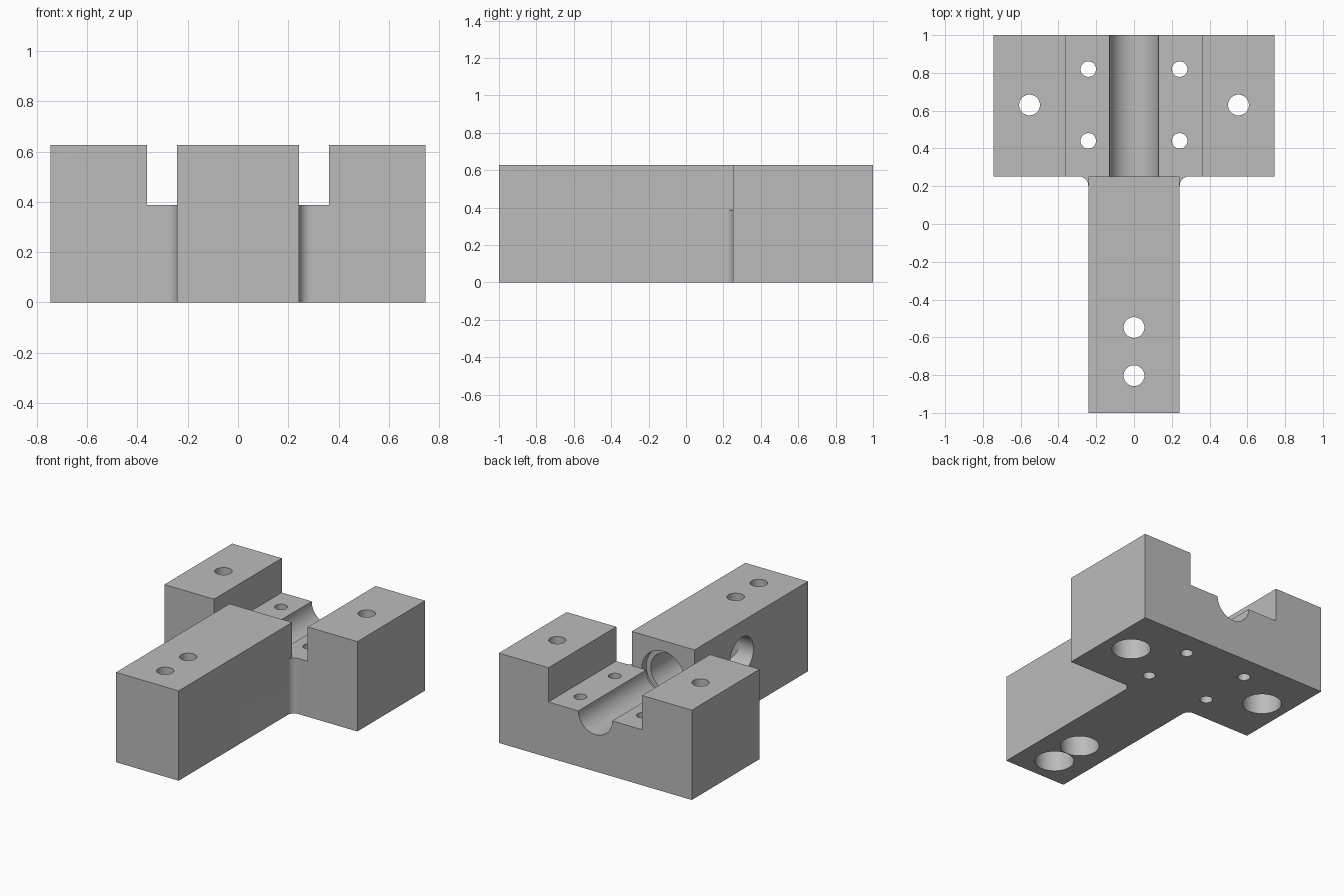
import bpy, bmesh, math
from mathutils import Matrix

cube = bpy.data.objects.get("Cube")
if cube:
    bpy.data.objects.remove(cube, do_unlink=True)

grey = bpy.data.materials.new("plain grey")
grey.use_nodes = True
colour = (0.5, 0.5, 0.5, 1)
grey.diffuse_color = colour
grey.node_tree.nodes["Principled BSDF"].inputs["Base Color"].default_value = colour

HEIGHT, FLOOR = 0.627, 0.388        # block top, channel floor
HEAD_X, STEM_X, SLOT_X = 0.745, 0.242, 0.362
HEAD_Y, FILLET = 0.252, 0.05
BORE = 0.131


def new_object(name, bm):
    bmesh.ops.recalc_face_normals(bm, faces=bm.faces[:])
    mesh = bpy.data.meshes.new(name)
    bm.to_mesh(mesh)
    bm.free()
    mesh.materials.append(grey)
    obj = bpy.data.objects.new(name, mesh)
    bpy.context.collection.objects.link(obj)
    return obj


def prism(name, outline, z0, z1):
    bm = bmesh.new()
    face = bm.faces.new([bm.verts.new((x, y, z0)) for x, y in outline])
    side = bmesh.ops.extrude_face_region(bm, geom=[face])["geom"]
    verts = [v for v in side if isinstance(v, bmesh.types.BMVert)]
    bmesh.ops.translate(bm, verts=verts, vec=(0, 0, z1 - z0))
    return new_object(name, bm)


def box(name, x0, x1, y0, y1, z0, z1):
    return prism(name, [(x0, y0), (x1, y0), (x1, y1), (x0, y1)], z0, z1)


def cylinder(name, radius, start, length, axis="Z", sides=48):
    """Cylinder running from start in the positive axis direction."""
    bm = bmesh.new()
    turn = {"X": Matrix.Rotation(math.pi / 2, 4, "Y"),
            "Y": Matrix.Rotation(-math.pi / 2, 4, "X"),
            "Z": Matrix()}[axis]
    matrix = Matrix.Translation(start) @ turn @ Matrix.Translation((0, 0, length / 2))
    bmesh.ops.create_cone(bm, cap_ends=True, segments=sides, radius1=radius,
                          radius2=radius, depth=length, matrix=matrix)
    return new_object(name, bm)


def cut(target, cutter):
    cutter.hide_render = True
    mod = target.modifiers.new("cut", "BOOLEAN")
    mod.operation, mod.solver, mod.object = "DIFFERENCE", "EXACT", cutter
    bpy.context.view_layer.objects.active = target
    bpy.ops.object.modifier_apply(modifier=mod.name)
    bpy.data.objects.remove(cutter, do_unlink=True)


# T-shaped block with rounded inner corners
half = [(STEM_X, -1)]
for i in range(11):
    a = math.pi - i / 10 * math.pi / 2
    half.append((STEM_X + FILLET + FILLET * math.cos(a),
                 HEAD_Y - FILLET + FILLET * math.sin(a)))
half += [(HEAD_X, HEAD_Y), (HEAD_X, 1)]
block = prism("t_block", half + [(-x, y) for x, y in reversed(half)], 0, HEIGHT)

# Channel through the head, wrapping round the end of the stem
w, s, front = SLOT_X, STEM_X, HEAD_Y - 0.1
cut(block, prism("channel", [(w, front), (w, 1.1), (-w, 1.1), (-w, front),
                             (-s, front), (-s, HEAD_Y), (s, HEAD_Y), (s, front)],
                 FLOOR, 0.8))

# Round groove continuing into the stem as a blind bore, with a shallow seat
cut(block, cylinder("long_bore", BORE, (0, -0.4, FLOOR), 1.5, "Y", 64))
cut(block, cylinder("bore_seat", 0.165, (0, HEAD_Y - 0.05, FLOOR), 0.05, "Y", 64))

# Side opening that meets the bore
cut(block, cylinder("side_opening", 0.128, (-0.4, -0.27, FLOOR), 0.4, "X"))

# Screw holes, counterbored from below
for x, y in [(0.553, 0.63), (-0.553, 0.63), (0, -0.548), (0, -0.803)]:
    cut(block, cylinder("screw_hole", 0.055, (x, y, -0.1), 1))
    cut(block, cylinder("screw_head_hole", 0.126, (x, y, -0.1), 0.45))

# Small pin holes in the channel floor
for x in (-0.242, 0.242):
    for y in (0.44, 0.82):
        cut(block, cylinder("pin_hole", 0.041, (x, y, -0.1), 1))

bpy.ops.object.select_all(action="DESELECT")
block.select_set(True)
bpy.context.view_layer.objects.active = block
bpy.ops.object.shade_smooth_by_angle(angle=math.radians(30))
